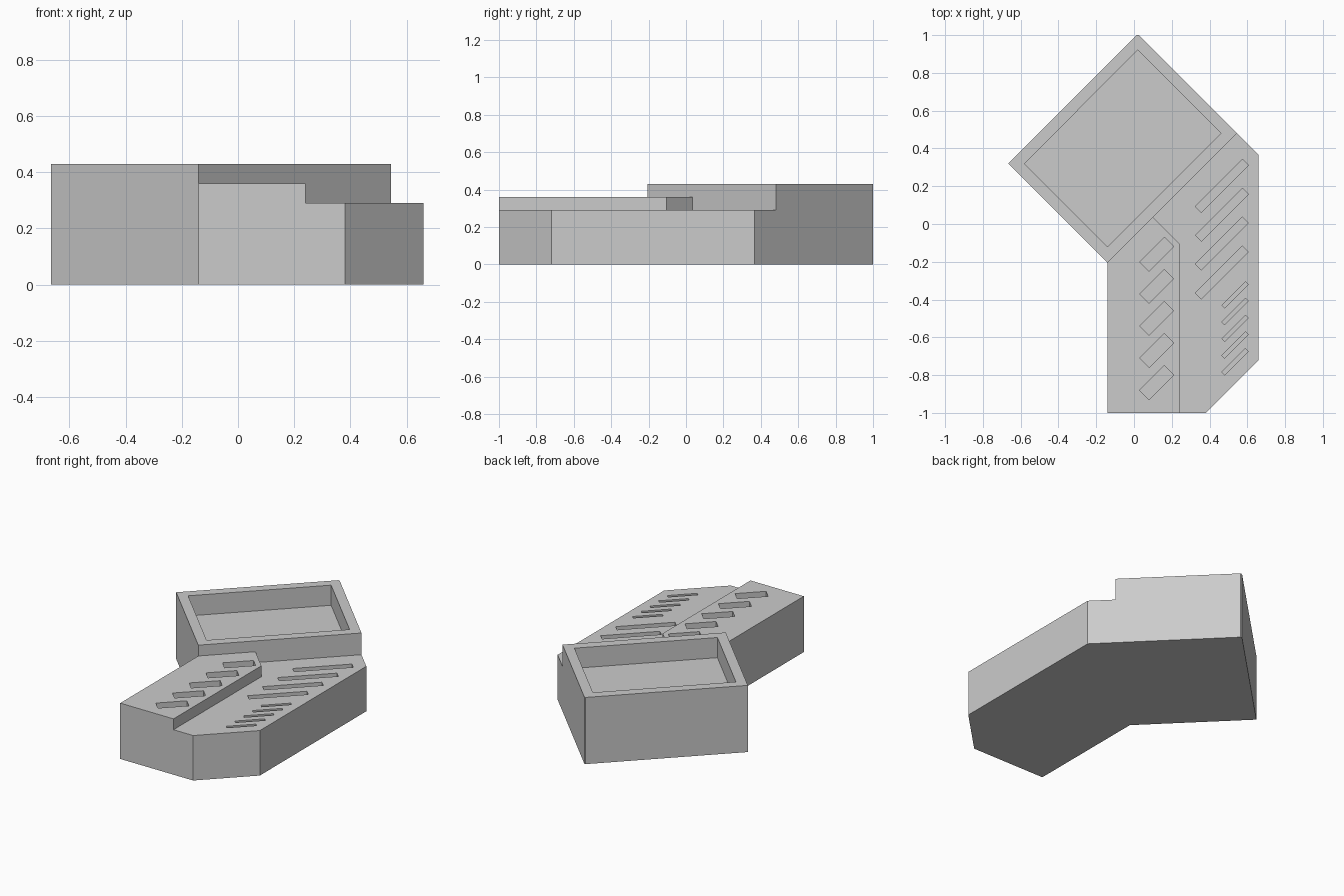
import bpy
import bmesh
import math
from mathutils import Matrix

default = bpy.data.objects.get("Cube")
if default:
    bpy.data.objects.remove(default, do_unlink=True)

# Single flat colour
grey = bpy.data.materials.new("light grey")
grey.use_nodes = True
colour = (0.6, 0.6, 0.6, 1)
grey.diffuse_color = colour
grey.node_tree.nodes["Principled BSDF"].inputs["Base Color"].default_value = colour

DECK, RAISED, RIM = 0.29, 0.36, 0.43
SLOT_DEPTH = 0.06


def add_object(name, bm):
    bmesh.ops.recalc_face_normals(bm, faces=bm.faces)
    mesh = bpy.data.meshes.new(name)
    bm.to_mesh(mesh)
    bm.free()
    mesh.materials.append(grey)
    obj = bpy.data.objects.new(name, mesh)
    bpy.context.collection.objects.link(obj)
    return obj


def prism(name, outline, bottom, top):
    """Extrude a plan outline between two heights."""
    bm = bmesh.new()
    base = bm.faces.new([bm.verts.new((x, y, bottom)) for x, y in outline])
    side = bmesh.ops.extrude_face_region(bm, geom=[base])["geom"]
    verts = [v for v in side if isinstance(v, bmesh.types.BMVert)]
    bmesh.ops.translate(bm, verts=verts, vec=(0, 0, top - bottom))
    return add_object(name, bm)


def slot_row(name, count, x, y, pitch, length, width, top):
    """A row of diagonal bars running towards the front, used as a cutter."""
    bm = bmesh.new()
    turn = Matrix.Rotation(math.radians(45), 4, "Z")
    size = Matrix.Diagonal((length, width, SLOT_DEPTH * 2, 1))
    for i in range(count):
        place = Matrix.Translation((x, y - i * pitch, top))
        bmesh.ops.create_cube(bm, size=1, matrix=place @ turn @ size)
    return add_object(name, bm)


def cut(target, cutter):
    """Subtract the cutter, then discard it."""
    cutter.hide_render = True
    mod = target.modifiers.new("cut", "BOOLEAN")
    mod.operation = "DIFFERENCE"
    mod.solver = "EXACT"
    mod.object = cutter
    bpy.context.view_layer.objects.active = target
    bpy.ops.object.modifier_apply(modifier=mod.name)
    bpy.data.objects.remove(cutter, do_unlink=True)


# Corners shared by neighbouring parts
inner_corner = (-0.14, -0.205)
junction = (0.10, 0.035)
basin_end = (0.545, 0.48)
step_front = (0.24, -1.0)
step_back = (0.24, -0.105)

# Tall diagonal block at the back with an open recess
basin = prism("basin_block", [
    inner_corner, junction, basin_end,
    (0.025, 1.0), (0.015, 1.0), (-0.665, 0.32)], 0, RIM)
cut(basin, prism("basin_recess", [
    (-0.14, -0.12), (0.46, 0.48), (0.02, 0.92), (-0.58, 0.32)], 0.30, 0.5))

# Raised strip with five wide slots
raised = prism("raised_strip", [
    (-0.14, -1.0), step_front, step_back, junction, inner_corner], 0, RAISED)
cut(raised, slot_row("wide_slots", 5, 0.12, -0.16, 0.17, 0.184, 0.07, RAISED))

# Low deck with long slots behind and narrow slots in front
deck = prism("low_deck", [
    step_front, (0.38, -1.0), (0.66, -0.72), (0.66, 0.365),
    basin_end, junction, step_back], 0, DECK)
cut(deck, slot_row("long_slots", 4, 0.465, 0.202, 0.153, 0.352, 0.045, DECK))
cut(deck, slot_row("narrow_slots", 5, 0.535, -0.375, 0.0885, 0.177, 0.021, DECK))
